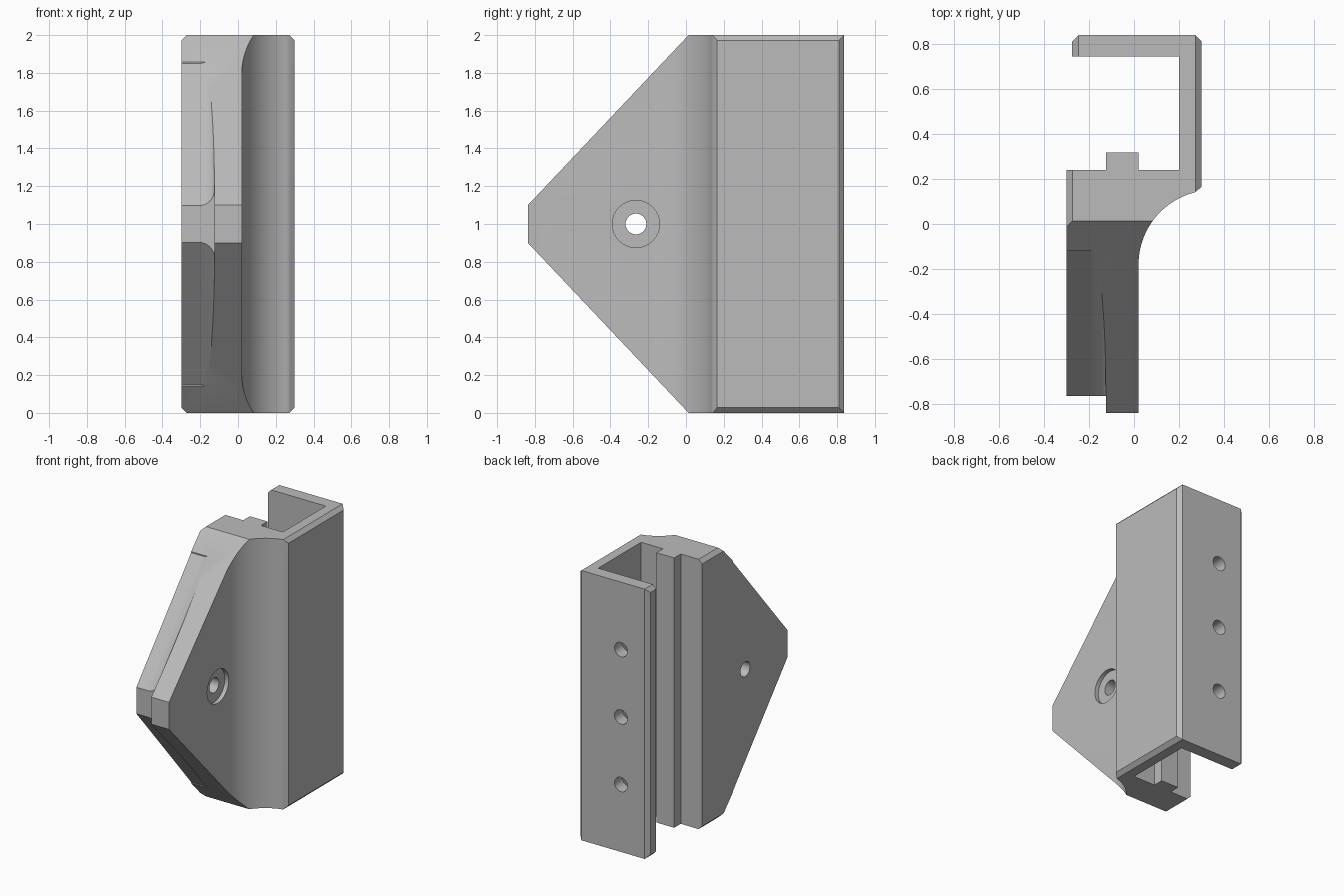
import bpy, bmesh
from math import sin, cos, pi, radians
from mathutils import Vector

cube = bpy.data.objects.get("Cube")
if cube:
    bpy.data.objects.remove(cube)

grey = bpy.data.materials.new("plain grey")
grey.use_nodes = True
COLOR = (0.5, 0.5, 0.5, 1)
grey.diffuse_color = COLOR
grey.node_tree.nodes["Principled BSDF"].inputs["Base Color"].default_value = COLOR


def prism(name, start, shift):
    """Sweep a closed loop of 3D points along a shift vector."""
    bm = bmesh.new()
    face = bm.faces.new([bm.verts.new(p) for p in start])
    swept = bmesh.ops.extrude_face_region(bm, geom=[face])["geom"]
    moved = [v for v in swept if isinstance(v, bmesh.types.BMVert)]
    bmesh.ops.translate(bm, verts=moved, vec=Vector(shift))
    bmesh.ops.recalc_face_normals(bm, faces=bm.faces)
    mesh = bpy.data.meshes.new(name)
    bm.to_mesh(mesh)
    bm.free()
    mesh.materials.append(grey)
    obj = bpy.data.objects.new(name, mesh)
    bpy.context.collection.objects.link(obj)
    return obj


def arc(cx, cy, r, a0, a1, n):
    return [(cx + r * cos(radians(a0 + (a1 - a0) * i / n)),
             cy + r * sin(radians(a0 + (a1 - a0) * i / n))) for i in range(n + 1)]


def cut(target, cutter):
    cutter.hide_render = True
    mod = target.modifiers.new("cut", 'BOOLEAN')
    mod.operation, mod.solver, mod.object = 'DIFFERENCE', 'EXACT', cutter
    bpy.context.view_layer.objects.active = target
    bpy.ops.object.modifier_apply(modifier=mod.name)
    bpy.data.objects.remove(cutter)


def circle(r):
    return arc(0, 0, r, 0, 360, 32)[:-1]


# Bracket body: hooked channel, rib, coved shoulder and front plate
C = 0.028
outline = [(-0.3, -0.837), (0.02, -0.837)]
outline += arc(0.35, -0.18, 0.33, 180, 104, 24)
outline += [(0.3, 0.165), (0.3, 0.837 - C), (0.3 - C, 0.837),
            (-0.275 + C, 0.837), (-0.275, 0.837 - C), (-0.275, 0.742),
            (0.2, 0.742), (0.2, 0.24), (0.02, 0.24), (0.02, 0.317),
            (-0.125, 0.317), (-0.125, 0.24), (-0.3, 0.24)]
bracket = prism("bracket", [(x, y, 0) for x, y in outline], (0, 0, 2))

# Step in the blunt nose
nose = [(-0.5, -1), (-0.125, -1), (-0.125, -0.762), (-0.5, -0.762)]
cut(bracket, prism("nose_step", [(x, y, -0.5) for x, y in nose], (0, 0, 3)))

# Tapered cove along each sloping edge
cove = [(-0.5, 0.5), (-0.5, 0)] + arc(-0.205, 0.08, 0.08, -90, 0, 12) + [(-0.125, 0.5)]

for side in (1, -1):
    # Sloping edge of the front plate
    slope = [(-0.931, 1), (0.014, 2), (0.014, 2.5), (-1.5, 2.5), (-1.5, 1)]
    slope = [(-0.837, 1.1), (0.014, 2), (0.25, 2.25), (-1.5, 2.25), (-1.5, 1.1)]
    cut(bracket, prism("slope", [(-0.6, y, 1 + side * (z - 1)) for y, z in slope],
                       (1.2, 0, 0)))
    cut(bracket, prism("cove", [(x, -0.82, 1 + side * (0.03 + h)) for x, h in cove],
                       (0, 0.7, side * 0.82)))
    # Chamfers on the end edges of the side faces
    for x, y0, y1 in ((0.3, 0.0, 1), (-0.3, -0.2, 0.5), (-0.275, 0.6, 1)):
        s = 1 if x > 0 else -1
        tri = [(x + s * C, 1 - 2 * C), (x + s * C, 1 + C), (x - s * 2 * C, 1 + C)]
        cut(bracket, prism("chamfer", [(a, y0, 1 + side * h) for a, h in tri],
                           (0, y1 - y0, 0)))

# Pivot hole with shallow counterbore
for r, x0 in ((0.055, -0.5), (0.125, -0.01)):
    cut(bracket, prism("bore", [(x0, -0.265 + a, 1 + b) for a, b in circle(r)], (1, 0, 0)))

# Three screw holes through the back wall
for z in (0.5, 1, 1.5):
    cut(bracket, prism("screw_hole", [(-0.053 + a, 0.6, z + b) for a, b in circle(0.053)],
                       (0, 0.5, 0)))

bpy.ops.object.select_all(action='DESELECT')
bracket.select_set(True)
bpy.context.view_layer.objects.active = bracket
bpy.ops.object.shade_smooth_by_angle(angle=radians(25))
